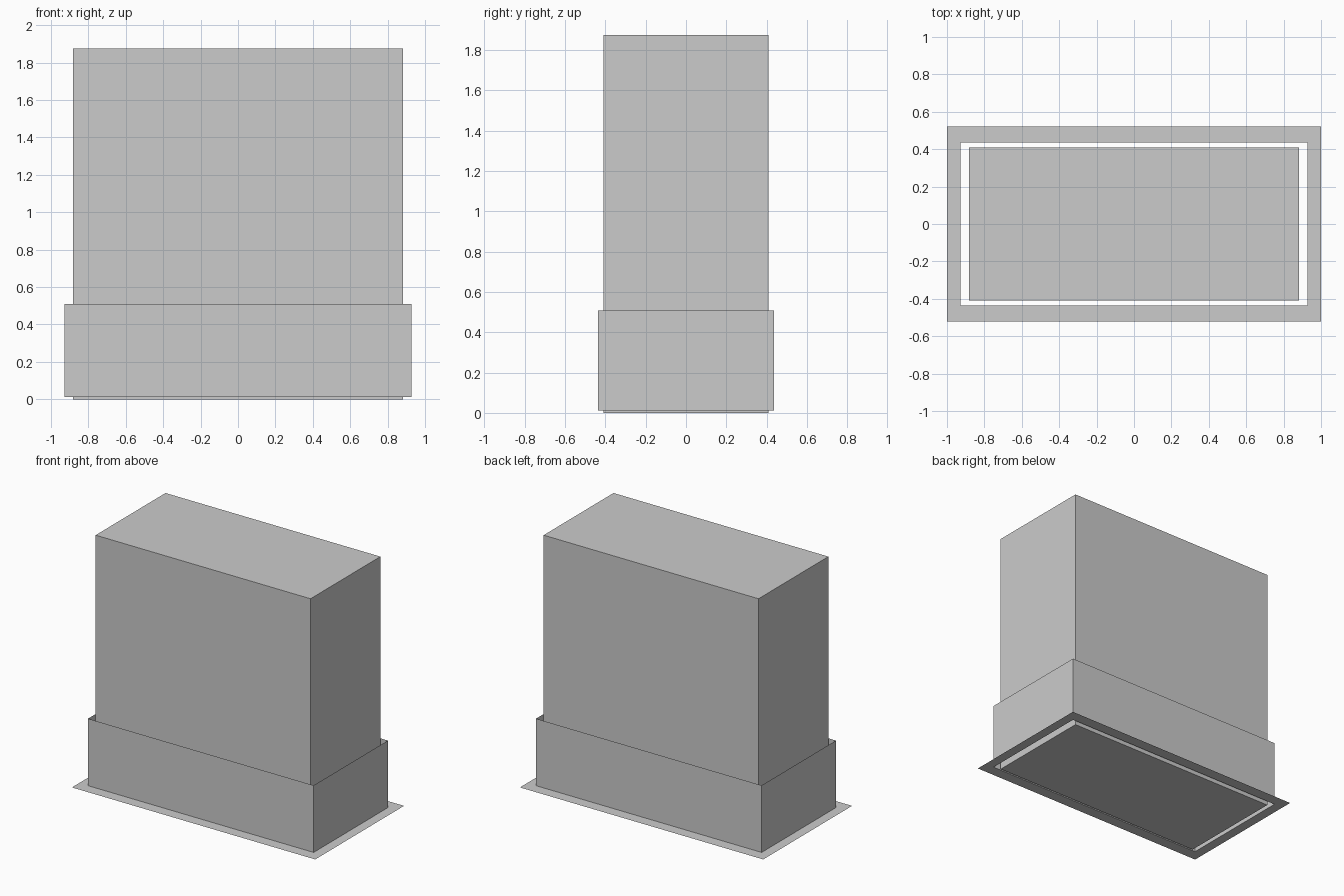
import bpy, bmesh

if "Cube" in bpy.data.objects:
    bpy.data.objects.remove(bpy.data.objects["Cube"])

BODY = (0.883, 0.41)      # half sizes in x, y
SLEEVE = (0.927, 0.436)
FLANGE = (1.0, 0.521)


def ring(bm, half, z):
    x, y = half
    return [bm.verts.new((sx * x, sy * y, z))
            for sx, sy in ((-1, -1), (1, -1), (1, 1), (-1, 1))]


def build(name, lower, upper, caps=False):
    """Join two rectangular loops with a band of quads, optionally capped."""
    bm = bmesh.new()
    a, b = ring(bm, *lower), ring(bm, *upper)
    for i in range(4):
        j = (i + 1) % 4
        bm.faces.new((a[i], a[j], b[j], b[i]))
    if caps:
        bm.faces.new(a[::-1])
        bm.faces.new(b)
    mesh = bpy.data.meshes.new(name)
    bm.to_mesh(mesh)
    bm.free()
    obj = bpy.data.objects.new(name, mesh)
    bpy.context.collection.objects.link(obj)
    return obj


# Closed tall box
build("main_body", (BODY, 0.0), (BODY, 1.874), caps=True)
# Open thin collar around the lower part
build("sleeve", (SLEEVE, 0.011), (SLEEVE, 0.509))
# Flat rim around the foot of the collar
build("flange", (FLANGE, 0.011), (SLEEVE, 0.011))
